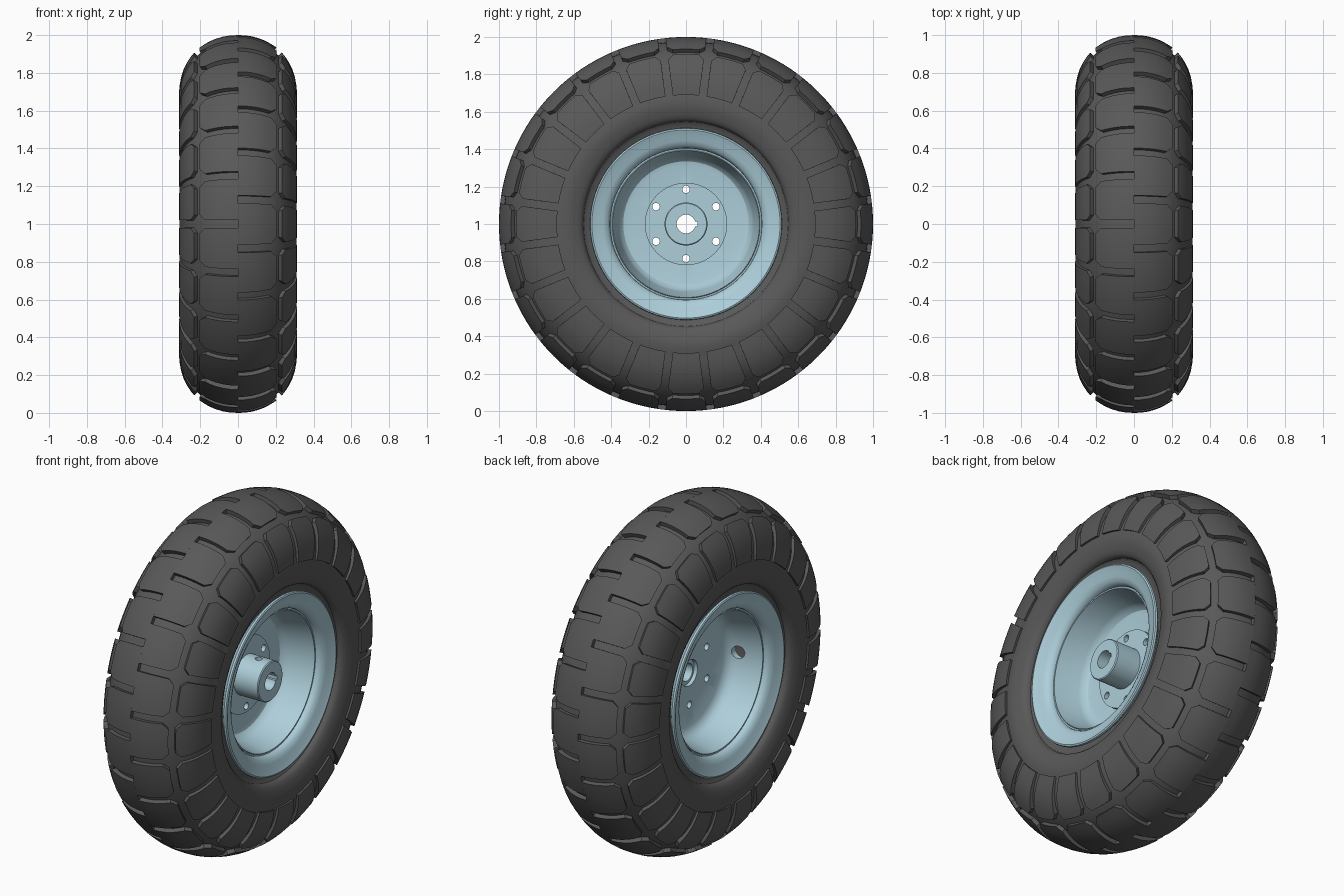
import bpy, bmesh
from math import pi, sin, cos, radians
from mathutils import Vector, Matrix

if "Cube" in bpy.data.objects:
    bpy.data.objects.remove(bpy.data.objects["Cube"])

N = 24                      # tread pitches around the tyre


def material(name, col):
    m = bpy.data.materials.new(name)
    m.diffuse_color = (*col, 1)
    m.use_nodes = True
    m.node_tree.nodes["Principled BSDF"].inputs["Base Color"].default_value = m.diffuse_color
    return m


rubber = material("rubber", (0.1, 0.1, 0.1))
paint = material("paint", (0.42, 0.62, 0.70))


def spin(x, r, a):
    return Vector((x, r * cos(a), 1 + r * sin(a)))


def finish(name, bm, mat):
    bmesh.ops.remove_doubles(bm, verts=bm.verts, dist=1e-5)
    bmesh.ops.recalc_face_normals(bm, faces=bm.faces)
    me = bpy.data.meshes.new(name)
    bm.to_mesh(me)
    bm.free()
    ob = bpy.data.objects.new(name, me)
    bpy.context.collection.objects.link(ob)
    if mat:
        me.materials.append(mat)
    return ob


def smooth(ob, angle=30):
    bpy.ops.object.select_all(action='DESELECT')
    ob.select_set(True)
    bpy.context.view_layer.objects.active = ob
    bpy.ops.object.shade_smooth_by_angle(angle=radians(angle))


def revolve(name, pts, mat, seg=96):
    """Revolve a closed (x, radius) outline about the wheel axis."""
    bm = bmesh.new()
    rings = [[bm.verts.new(spin(x, r, 2 * pi * k / seg)) for k in range(seg)] for x, r in pts]
    for i, ring in enumerate(rings):
        nxt = rings[(i + 1) % len(rings)]
        for k in range(seg):
            j = (k + 1) % seg
            bm.faces.new((ring[k], ring[j], nxt[j], nxt[k]))
    return finish(name, bm, mat)


def drill(ob, centre, radius, depth, axis='X', box=None):
    """Cut a round (or box) hole in an object."""
    bm = bmesh.new()
    if box:
        bmesh.ops.create_cube(bm, size=1, matrix=Matrix.Diagonal((*box, 1)))
    else:
        rot = {'X': Matrix.Rotation(pi / 2, 4, 'Y'), 'Y': Matrix.Rotation(pi / 2, 4, 'X'),
               'Z': Matrix.Identity(4)}[axis]
        bmesh.ops.create_cone(bm, cap_ends=True, segments=32, radius1=radius, radius2=radius,
                              depth=depth, matrix=rot)
    bmesh.ops.translate(bm, verts=bm.verts, vec=centre)
    cutter = finish("cutter", bm, None)
    cutter.hide_render = True
    mod = ob.modifiers.new("hole", 'BOOLEAN')
    mod.operation, mod.solver, mod.object = 'DIFFERENCE', 'EXACT', cutter
    bpy.context.view_layer.objects.active = ob
    bpy.ops.object.modifier_apply(modifier=mod.name)
    bpy.data.objects.remove(cutter)


def sink(p, h):
    """Move a tread profile point inward by h."""
    v = Vector(p)
    return v + (Vector((0, 0.70)) - v).normalized() * h


# Tread surface: crown row and shoulder row, as (x, radius)
crown = [(0, 1.0), (0.04, 0.9985), (0.08, 0.992), (0.12, 0.980), (0.15, 0.967), (0.175, 0.953), (0.203, 0.935)]
shoulder = [(0.232, 0.908), (0.252, 0.883), (0.272, 0.852), (0.288, 0.818), (0.301, 0.778),
            (0.309, 0.735), (0.313, 0.69)]

# Tyre carcass
DEPTH = 0.024
half = [sink(p, DEPTH) for p in crown]
half += [sink(p, DEPTH - 0.002 * i) for i, p in enumerate(shoulder)]
half += [(0.311, 0.66), (0.306, 0.62), (0.297, 0.585), (0.287, 0.563), (0.276, 0.552),
         (0.258, 0.547), (0.245, 0.53), (0.24, 0.50), (0.235, 0.465)]
tyre = revolve("tyre_carcass", [tuple(p) for p in half] + [(-p[0], p[1]) for p in half[:0:-1]], rubber, 144)
smooth(tyre)


def block(bm, pts, side, mid, gap, chamfer):
    """One raised tread block with narrowed (chamfered) ends."""
    cols = 6
    top, low = [], []
    for i, p in enumerate(pts):
        w = pi / N - (gap / 2 + chamfer[i]) / p[1]
        q = sink(p, DEPTH + 0.01)
        angles = [mid + w * (2 * c / cols - 1) for c in range(cols + 1)]
        top.append([bm.verts.new(spin(side * p[0], p[1], a)) for a in angles])
        low.append([bm.verts.new(spin(side * q[0], q[1], a)) for a in angles])
    n = len(pts)
    for g in (top, low):
        for i in range(n - 1):
            for c in range(cols):
                bm.faces.new((g[i][c], g[i][c + 1], g[i + 1][c + 1], g[i + 1][c]))
    rim = ([(0, c) for c in range(cols)] + [(i, cols) for i in range(n - 1)]
           + [(n - 1, c) for c in range(cols, 0, -1)] + [(i, 0) for i in range(n - 1, 0, -1)])
    for (i, c), (j, d) in zip(rim, rim[1:] + rim[:1]):
        bm.faces.new((top[i][c], top[j][d], low[j][d], low[i][c]))


# Tread blocks, the two halves staggered by half a pitch
for name, pts, gap, cham in (
        ("crown_blocks", crown, 0.042, [0, 0, 0, 0, 0, 0, 0.028]),
        ("shoulder_blocks", shoulder, 0.04, [0.028, 0, 0, 0, 0, 0, 0])):
    bm = bmesh.new()
    for side in (1, -1):
        for k in range(N):
            mid = 2 * pi * (k + (0 if side > 0 else 0.5)) / N
            block(bm, pts, side, mid, gap, cham)
    smooth(finish(name, bm, rubber))

# Wheel rim: disc, dished barrel and rolled lip in one outline
bowl = [(0.31, 0.03), (0.335, 0.036), (0.352, 0.053), (0.362, 0.08), (0.393, 0.222), (0.397, 0.218),
        (0.405, 0.218), (0.407, 0.232), (0.42, 0.25), (0.445, 0.262), (0.475, 0.270), (0.493, 0.279),
        (0.503, 0.283), (0.511, 0.279), (0.513, 0.268), (0.505, 0.258), (0.475, 0.23), (0.44, 0.20),
        (0.39, 0.10)]
right = [(0.03, 0.075)] + [(x, r) for r, x in bowl]
left = [(-x if x > 0.03 else 0.02 - 1.4 * x, r) for x, r in reversed(right)]
rim = revolve("wheel_rim", right + left, paint)

# Hub with bolting flange
hub = revolve("hub", [(-0.008, 0.05), (0.0, 0.0749), (0.028, 0.0749), (0.028, 0.22), (0.054, 0.22),
                      (0.054, 0.115), (0.205, 0.115), (0.21, 0.11), (0.21, 0.05)], paint, 64)

# Bolt holes, keyway, set screw hole and valve hole
for k in range(6):
    a = radians(30 + 60 * k)
    for ob in (rim, hub):
        drill(ob, spin(0.02, 0.185, a), 0.02, 0.3)
drill(hub, (0.1, 0.04, 1), 0, 0, box=(0.4, 0.045, 0.026))
drill(hub, (0.135, 0, 1.09), 0.02, 0.12, 'Z')
drill(rim, (-0.085, -0.37, 1), 0.036, 0.16, 'Y')
smooth(rim)
smooth(hub)
